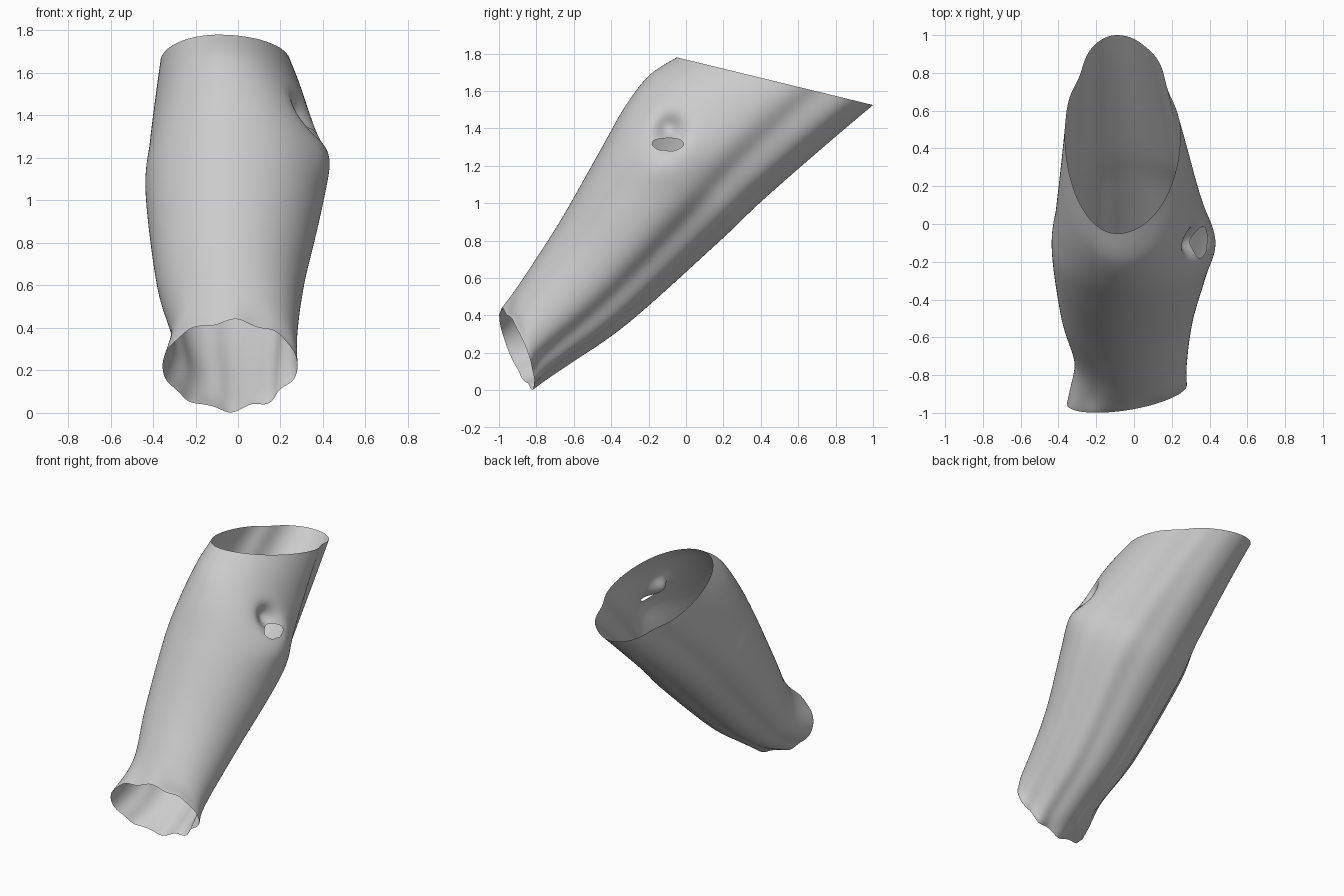
import bpy, bmesh, math
from mathutils import Vector

cube = bpy.data.objects.get("Cube")
if cube:
    bpy.data.objects.remove(cube)

RINGS, SIDES = 110, 160

# Sections from wrist to elbow: front y, z; back y, z; right-hand x, ridge x, left-hand x
SECTIONS = [
    (-.985, .43, -.82, .01, -.355, -.03, .28),
    (-.85, .63, -.62, .14, -.315, -.03, .28),
    (-.67, .91, -.30, .365, -.385, -.04, .315),
    (-.46, 1.28, .19, .805, -.435, -.04, .405),
    (-.33, 1.51, .41, 1.015, -.415, -.05, .37),
    (-.20, 1.68, .77, 1.33, -.385, -.07, .30),
    (-.05, 1.78, 1.0, 1.525, -.365, -.09, .245),
]

# Long hollows: angle at the wrist in degrees, drift per section,
# depth at the wrist, depth at the elbow, width
HOLLOWS = [(126, -1.2, .09, .08, 14), (158, -1, .06, .01, 10),
           (192, 0, .05, 0, 9), (232, 0, .04, .07, 13)]


def section(t):
    """Smoothly interpolated section at t."""
    last = len(SECTIONS) - 1
    i = min(int(t), last - 1)
    f = t - i
    a, b, c, d = (SECTIONS[max(0, min(last, i + k))] for k in (-1, 0, 1, 2))
    return [q + .5 * f * (r - p + f * (2 * p - 5 * q + 4 * r - s + f * (3 * (q - r) + s - p)))
            for p, q, r, s in zip(a, b, c, d)]


def bell(x, width):
    return math.exp(-(x / width) ** 2)


def skin_point(t, angle):
    uy, uz, ly, lz, xl, ridge, xr = section(t)
    deg = math.degrees(angle)
    r = 1 - sum((d0 + (d1 - d0) * t / 6) * bell(deg - a - drift * t, w)
                for a, drift, d0, d1, w in HOLLOWS)
    c, s = r * math.cos(angle), r * math.sin(angle)
    x = ridge + s * (xr - ridge if s > 0 else ridge - xl)
    y = (uy + ly) / 2 + c * (uy - ly) / 2
    z = (uz + lz) / 2 + c * (uz - lz) / 2
    # Slanted, slightly wavy wrist edge
    edge = bell(t, .4)
    y += edge * .05 * s
    z = max(0, z + edge * .012 * c * c * math.cos(9 * angle - .6))
    # Thumb bulge with a dent over its lip
    if s > 0:
        x += .04 * s * bell(y + .12, .17) * bell(z - 1.23, .14)
        x -= .09 * bell(y + .09, .07) * bell(z - 1.39, .08)
    return Vector((x, y, z))


# Forearm skin, open at both ends
bm = bmesh.new()
rings = [[bm.verts.new(skin_point(6 * i / RINGS, math.tau * j / SIDES))
          for j in range(SIDES)] for i in range(RINGS + 1)]
for low, high in zip(rings, rings[1:]):
    for j in range(SIDES):
        k = (j + 1) % SIDES
        bm.faces.new((low[j], low[k], high[k], high[j]))

# Thumb opening with a smoothed lip
hole = []
for f in bm.faces:
    p = f.calc_center_median()
    if p.x > .1 and ((p.y + .1) / .09) ** 2 + ((p.z - 1.315) / .035) ** 2 < 1:
        hole.append(f)
lip = {v for f in hole for v in f.verts}
bmesh.ops.delete(bm, geom=hole, context='FACES')
lip = [v for v in lip if v.is_valid]
for _ in range(4):
    middles = {}
    for v in lip:
        ends = [e.other_vert(v).co for e in v.link_edges if e.is_boundary]
        middles[v] = sum(ends, Vector()) / len(ends)
    for v, middle in middles.items():
        v.co = v.co.lerp(middle, .5)
bmesh.ops.recalc_face_normals(bm, faces=bm.faces)

mesh = bpy.data.meshes.new("forearm_shell")
bm.to_mesh(mesh)
bm.free()
shell = bpy.data.objects.new("forearm_shell", mesh)
bpy.context.collection.objects.link(shell)

# Plain grey
grey = bpy.data.materials.new("light_grey")
grey.use_nodes = True
colour = (.6, .6, .6, 1)
grey.diffuse_color = colour
grey.node_tree.nodes["Principled BSDF"].inputs["Base Color"].default_value = colour
mesh.materials.append(grey)

bpy.context.view_layer.objects.active = shell
shell.select_set(True)
bpy.ops.object.shade_smooth_by_angle(angle=math.radians(50))
